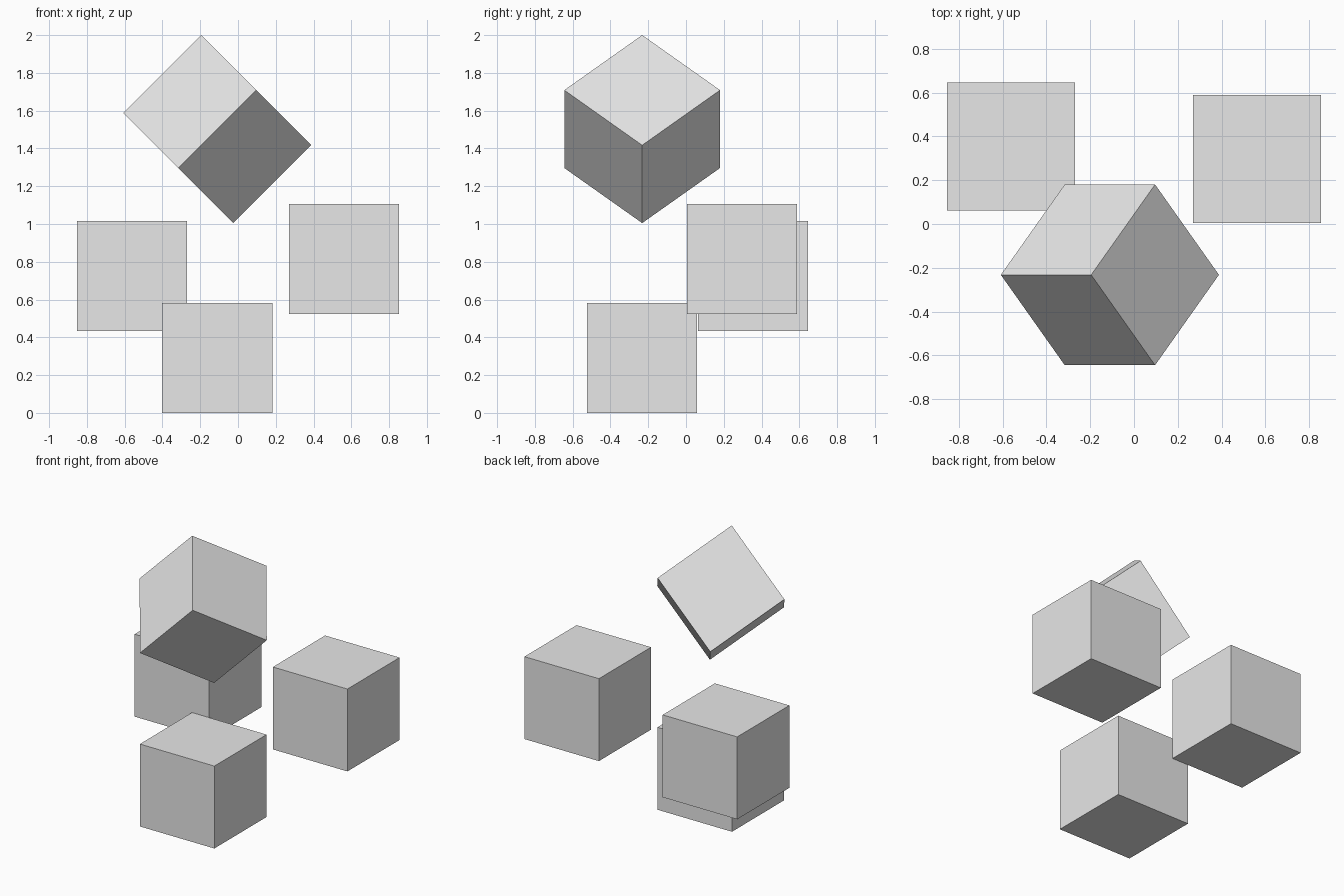
import bpy
from math import radians
from mathutils import Matrix, Vector

if "Cube" in bpy.data.objects:
    bpy.data.objects.remove(bpy.data.objects["Cube"])

SIZE = 0.583

grey = bpy.data.materials.new("light_grey")
grey.diffuse_color = (0.8, 0.8, 0.8, 1.0)
grey.use_nodes = True
grey.node_tree.nodes["Principled BSDF"].inputs["Base Color"].default_value = grey.diffuse_color


def add_cube(name, centre, rotation=None):
    bpy.ops.mesh.primitive_cube_add(size=SIZE)
    cube = bpy.context.object
    cube.name = name
    cube.data.materials.append(grey)
    turn = rotation if rotation is not None else Matrix.Identity(4)
    cube.matrix_world = Matrix.Translation(Vector(centre)) @ turn
    return cube


# Three upright cubes
add_cube("lower_cube", (-0.110, -0.232, SIZE / 2))
add_cube("left_cube", (-0.561, 0.354, 0.724))
add_cube("right_cube", (0.561, 0.297, 0.814))

# Top cube, turned about its own axis and then tipped sideways
tilt = Matrix.Rotation(radians(45), 4, 'Y') @ Matrix.Rotation(radians(45), 4, 'Z')
add_cube("tilted_cube", (-0.110, -0.232, 1.5025), tilt)
